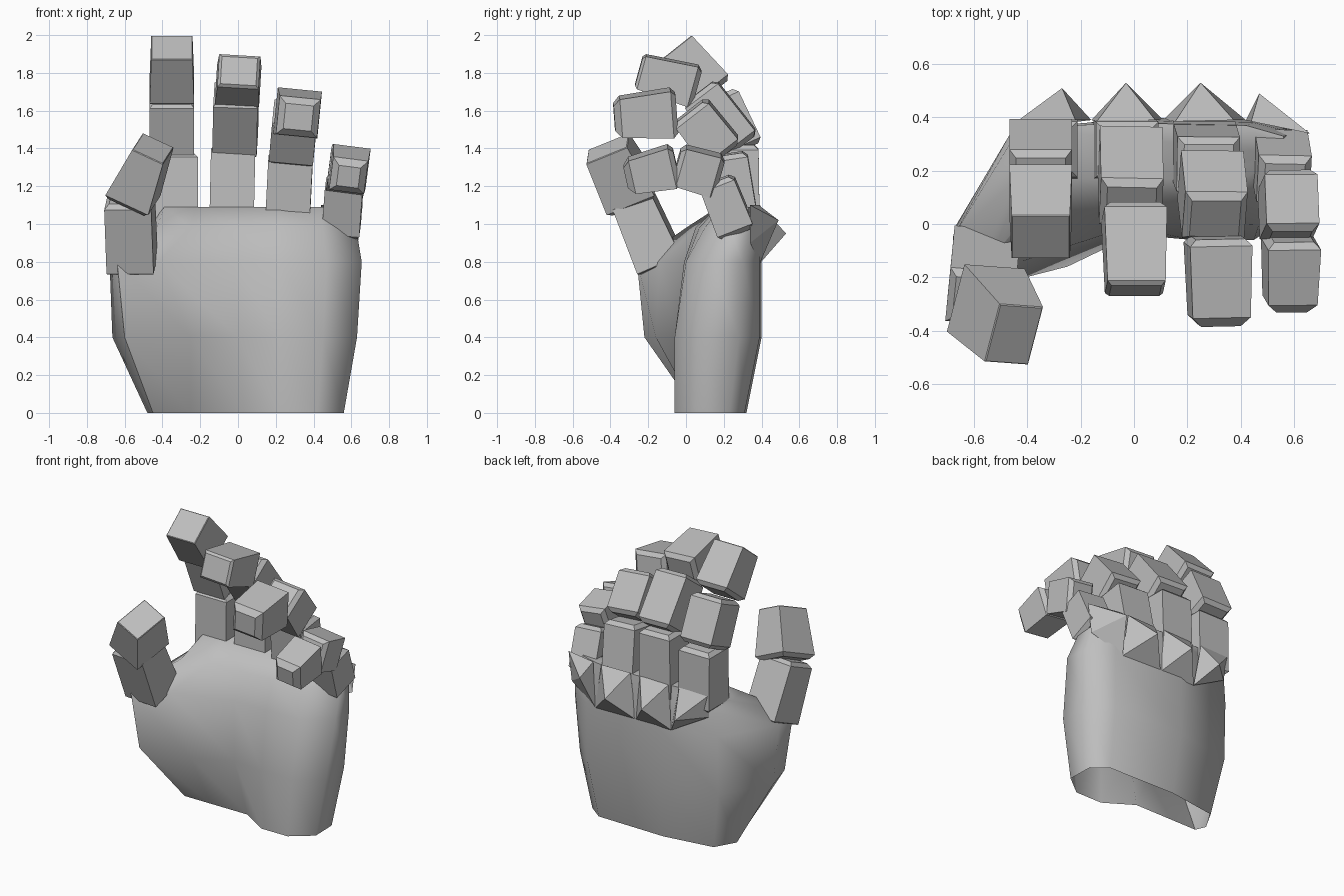
import bpy, bmesh, math
from mathutils import Vector

if "Cube" in bpy.data.objects:
    bpy.data.objects.remove(bpy.data.objects["Cube"])

grey = bpy.data.materials.new("plain_grey")
grey.diffuse_color = (0.52, 0.52, 0.52, 1)
grey.use_nodes = True
grey.node_tree.nodes["Principled BSDF"].inputs["Base Color"].default_value = grey.diffuse_color


def finish(name, bm, angle=30):
    bmesh.ops.recalc_face_normals(bm, faces=bm.faces)
    me = bpy.data.meshes.new(name)
    bm.to_mesh(me)
    bm.free()
    me.materials.append(grey)
    ob = bpy.data.objects.new(name, me)
    bpy.context.collection.objects.link(ob)
    bpy.ops.object.select_all(action='DESELECT')
    ob.select_set(True)
    bpy.context.view_layer.objects.active = ob
    bpy.ops.object.shade_smooth_by_angle(angle=math.radians(angle))
    return ob


def loft(bm, rings, cap_start=True, cap_end=True):
    vs = [[bm.verts.new(p) for p in r] for r in rings]
    n = len(vs[0])
    for a, b in zip(vs, vs[1:]):
        for i in range(n):
            j = (i + 1) % n
            bm.faces.new((a[i], a[j], b[j], b[i]))
    if cap_start:
        bm.faces.new(vs[0])
    if cap_end:
        bm.faces.new(vs[-1])


def segment(name, base, tip, size0, size1, across=(1, 0, 0), c0=0.025, c1=0.025):
    """Tapered block with chamfered ends; sizes are (width, thickness)."""
    base, tip = Vector(base), Vector(tip)
    d = (tip - base).normalized()
    w = Vector(across)
    w = (w - d * w.dot(d)).normalized()
    n = d.cross(w)

    def ring(p, s, inset):
        hw, ht = s[0] / 2 - inset, s[1] / 2 - inset
        return [p + w * (a * hw) + n * (b * ht)
                for a, b in ((-1, -1), (1, -1), (1, 1), (-1, 1))]
    bm = bmesh.new()
    loft(bm, [ring(base, size0, c0), ring(base + d * c0, size0, 0),
              ring(tip - d * c1, size1, 0), ring(tip, size1, c1)])
    return finish(name, bm)


# Palm: open sleeve lofted through outlines (left side, back, right side, front)
outlines = [
    (0.0, [(-.48, .13), (-.40, .27), (-.05, .32), (.45, .31), (.555, .23), (.56, .05),
           (.42, -.06), (.22, -.06), (.03, .06), (-.25, .06), (-.45, .06)]),
    (0.4, [(-.665, .0), (-.47, .32), (-.05, .40), (.48, .39), (.615, .28), (.63, .06),
           (.45, -.06), (.22, -.06), (.0, -.04), (-.25, -.16), (-.60, -.22)]),
    (0.8, [(-.68, -.05), (-.47, .33), (-.05, .40), (.48, .39), (.64, .30), (.655, .13),
           (.47, .0), (.22, -.01), (-.02, -.01), (-.42, -.14), (-.64, -.26)]),
    (0.98, [(-.46, .15), (-.43, .36), (-.05, .39), (.45, .38), (.61, .34), (.625, .23),
            (.45, .10), (.22, .07), (.0, .05), (-.25, .05), (-.43, .0)]),
    (1.09, [(-.41, .24), (-.39, .36), (-.05, .38), (.42, .37), (.56, .33), (.57, .26),
            (.43, .18), (.22, .17), (.0, .17), (-.22, .17), (-.39, .17)]),
]
bm = bmesh.new()
loft(bm, [[(x, y, z) for x, y in pts] for z, pts in outlines], cap_start=False)
finish("palm", bm, 65)

# Fingers: width, roll, tip chamfer, then (base, tip, thickness) per segment
fingers = {
    "index": (0.235, 0.0, 0.004, [
        ((-.33, .28, .97), (-.33, .28, 1.38), .22),
        ((-.35, .30, 1.39), (-.35, .17, 1.68), .23),
        ((-.35, .14, 1.695), (-.35, -.05, 1.935), .25)]),
    "middle": (0.235, 0.06, 0.015, [
        ((-.035, .28, .97), (-.025, .28, 1.42), .22),
        ((-.015, .29, 1.41), (-.01, .07, 1.70), .23),
        ((.0, .06, 1.725), (.005, -.25, 1.81), .22)]),
    "ring": (0.235, 0.1, 0.035, [
        ((.26, .28, .97), (.28, .22, 1.37), .22),
        ((.285, .20, 1.37), (.305, .02, 1.60), .23),
        ((.315, -.05, 1.59), (.32, -.38, 1.565), .25)]),
    "little": (0.20, 0.13, 0.035, [
        ((.545, .27, .95), (.565, .16, 1.23), .20),
        ((.575, .18, 1.25), (.585, -.05, 1.315), .22),
        ((.59, -.05, 1.31), (.585, -.32, 1.25), .22)]),
}
for finger, (width, roll, chamfer, segs) in fingers.items():
    across = (math.cos(roll), 0, -math.sin(roll))
    for part, (base, tip, t) in zip(("lower", "middle", "tip"), segs):
        last = part == "tip"
        segment(f"{finger}_finger_{part}", base, tip, (width, t),
                (width * (0.93 if last else 1), t * (0.82 if last else 0.95)),
                across, c1=chamfer if last else 0.025)

# Thumb: two blocks, the outer one leaning across
segment("thumb_lower", (-.56, -.13, .78), (-.575, -.285, 1.14), (.25, .25), (.25, .22),
        (1, -.1, 0), c0=0.005)
segment("thumb_tip", (-.565, -.275, 1.13), (-.45, -.415, 1.40), (.25, .28), (.18, .24),
        (.84, 0, -.54), c1=0.004)

# Knuckles: sharp pyramids on the back of the hand, meeting in a zigzag
knuckles = [  # name, peak, left foot (x, z), right foot (x, z), finger half width
    ("index", (-.27, .51, .93), (-.43, .94), (-.16, .79), -.33),
    ("middle", (-.03, .53, .95), (-.16, .79), (.11, .79), -.03),
    ("ring", (.25, .53, .95), (.11, .79), (.42, .79), .265),
    ("little", (.47, .49, 1.02), (.42, .79), (.635, .90), .55),
]
for name, peak, left, right, mid in knuckles:
    bm = bmesh.new()
    top = bm.verts.new(peak)
    edge = .34 if name == "little" else .39
    corners = [(mid - .11, .385, 1.10), (mid + .11, edge, 1.10),
               (right[0], edge, right[1]),
               (left[0], .36 if name == "index" else .39, left[1])]
    base = [bm.verts.new(p) for p in corners]
    for i in range(4):
        bm.faces.new((top, base[i], base[(i + 1) % 4]))
    finish(name + "_knuckle", bm, 10)
